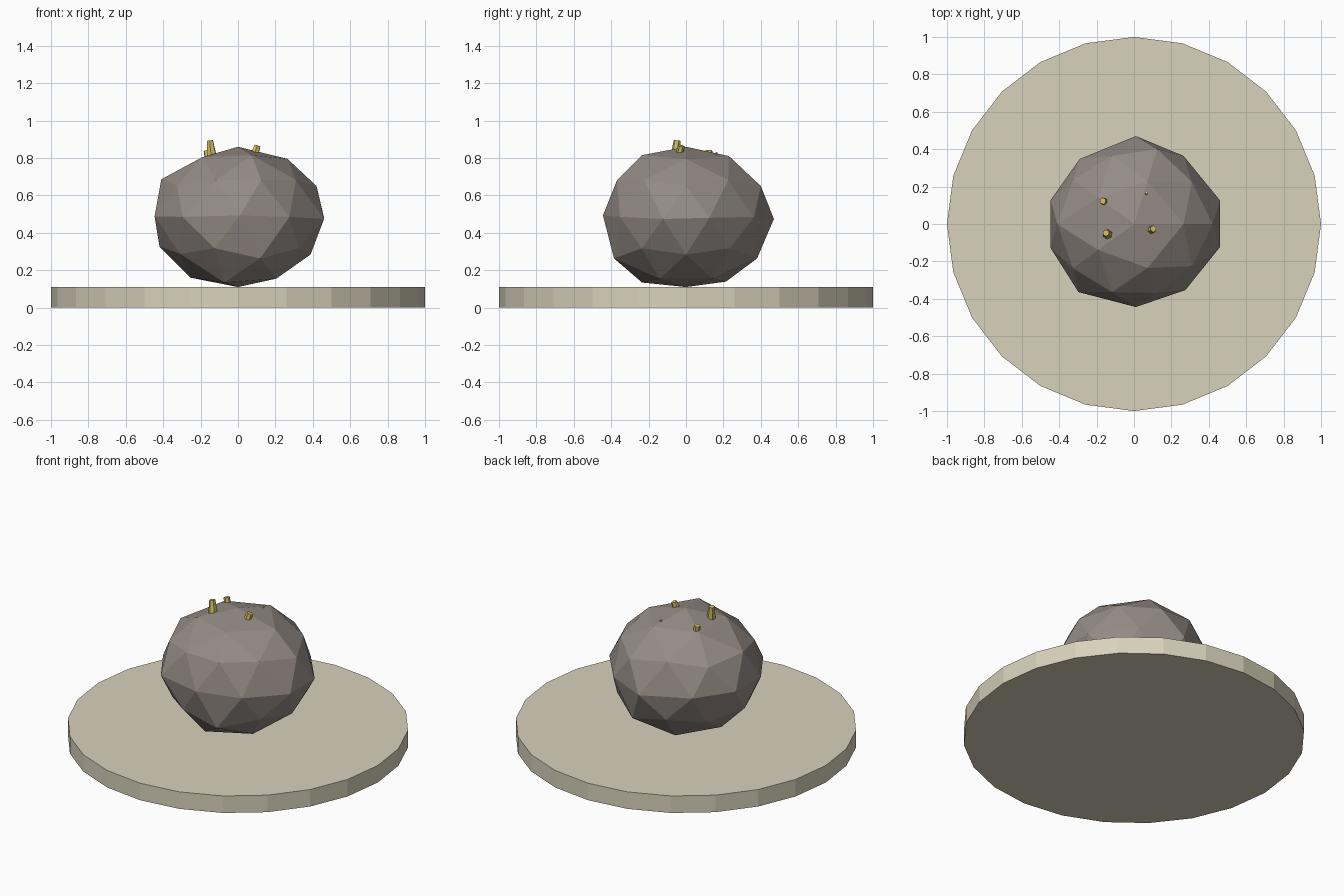
import bpy
import bmesh
from mathutils import Vector

cube = bpy.data.objects.get("Cube")
if cube:
    bpy.data.objects.remove(cube, do_unlink=True)


def make_material(name, color):
    mat = bpy.data.materials.new(name)
    mat.use_nodes = True
    mat.diffuse_color = (*color, 1)
    bsdf = next(n for n in mat.node_tree.nodes if n.type == 'BSDF_PRINCIPLED')
    bsdf.inputs["Base Color"].default_value = (*color, 1)
    return mat


def finish(name, bm, mat):
    mesh = bpy.data.meshes.new(name)
    bm.to_mesh(mesh)
    bm.free()
    mesh.materials.append(mat)
    obj = bpy.data.objects.new(name, mesh)
    bpy.context.collection.objects.link(obj)
    return obj


def tapered_prism(name, base, tip, base_radius, tip_radius, sides, mat):
    """Flat-sided prism running from base to tip."""
    base, tip = Vector(base), Vector(tip)
    axis = tip - base
    bm = bmesh.new()
    bmesh.ops.create_cone(bm, cap_ends=True, segments=sides, radius1=base_radius,
                          radius2=tip_radius, depth=axis.length)
    obj = finish(name, bm, mat)
    obj.location = (base + tip) / 2
    obj.rotation_mode = 'QUATERNION'
    obj.rotation_quaternion = axis.to_track_quat('Z', 'Y')
    return obj


sand = make_material("pale sand", (0.69, 0.64, 0.50))
stone = make_material("brown grey stone", (0.30, 0.26, 0.235))
gold = make_material("dull gold", (0.62, 0.50, 0.12))

# Round base plate
tapered_prism("base_plate", (0, 0, 0), (0, 0, 0.11), 1, 1, 24, sand)

# Boulder: squashed icosphere with its outline corners nudged unevenly
bm = bmesh.new()
bmesh.ops.create_icosphere(bm, subdivisions=2, radius=1)
for v in bm.verts:
    v.co = Vector((v.co.x * 0.45, v.co.y * 0.45, 0.485 + v.co.z * 0.375))
corners = [
    # widest ring
    (.01, .47, .474), (.265, .364, .485), (.46, .126, .48), (.46, -.123, .474),
    (.275, -.353, .485), (.01, -.444, .493), (-.297, -.364, .485),
    (-.446, -.128, .488), (-.446, .128, .488), (-.29, .348, .485),
    # upper corners
    (.265, 0, .795), (.42, 0, .65), (-.41, 0, .686), (.073, .23, .81),
    (.073, -.235, .815), (.124, .40, .65), (.124, -.369, .68),
    # lower corners
    (.388, 0, .284), (-.254, 0, .16), (-.42, 0, .327), (-.073, .214, .139),
    (-.073, -.235, .134), (.118, .38, .263), (.118, -.385, .263),
    (.205, .139, .155), (.205, -.139, .155),
]
for corner in map(Vector, corners):
    nearest = min(bm.verts, key=lambda v: (v.co - corner).length)
    nearest.co = corner
finish("boulder", bm, stone)

# Gold crystal stubs poking out of the top
tapered_prism("tall_crystal", (-.138, -.057, .79), (-.15, -.048, .893), .03, .018, 6, gold)
tapered_prism("right_crystal", (.083, -.036, .80), (.104, -.026, .865), .024, .018, 6, gold)
tapered_prism("back_crystal", (-.155, .118, .78), (-.167, .123, .84), .022, .018, 6, gold)
tapered_prism("tiny_crystal", (.06, .15, .79), (.067, .165, .829), .012, .006, 6, gold)
